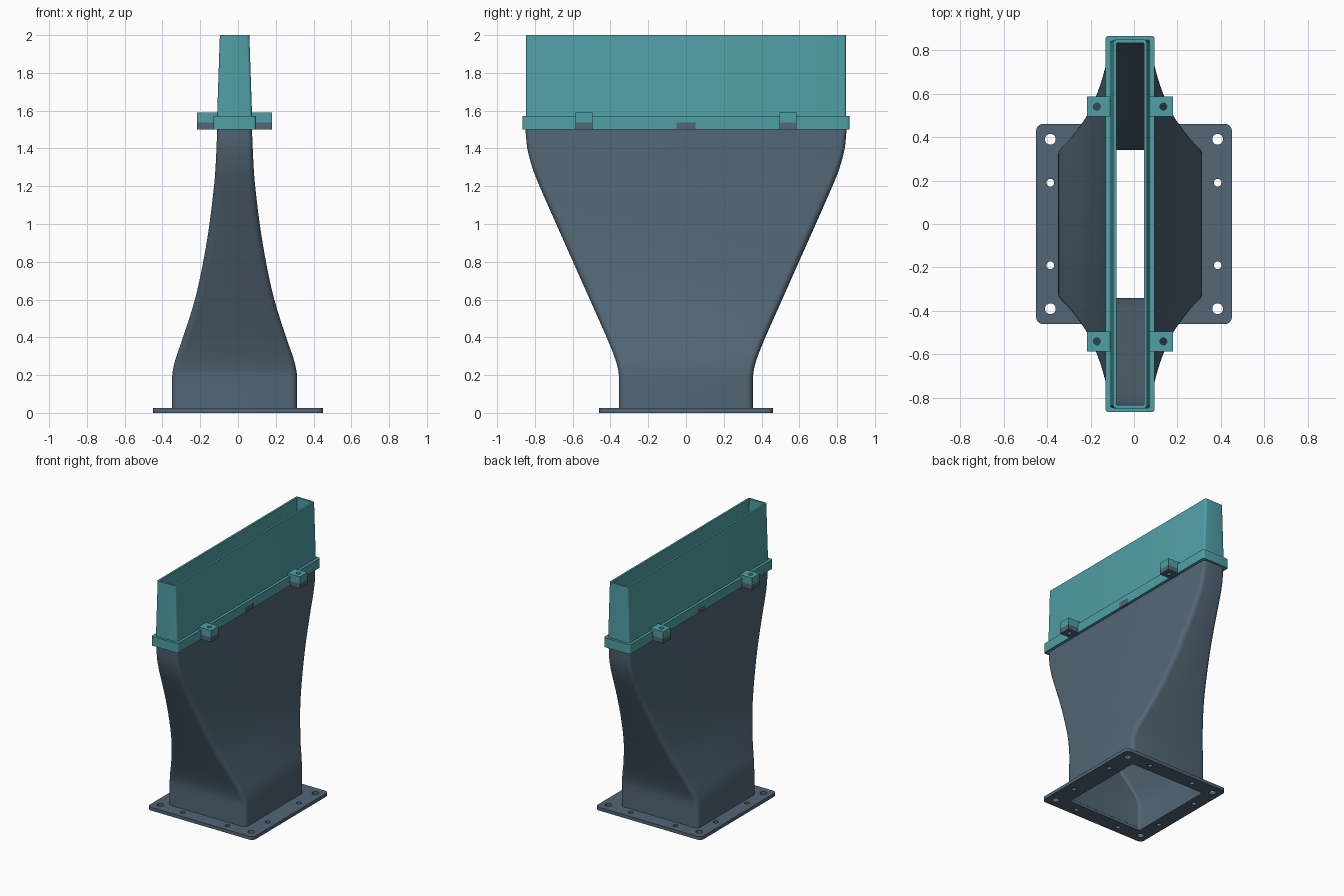
import bpy, bmesh, math
from mathutils import Vector, Matrix

old = bpy.data.objects.get("Cube")
if old:
    bpy.data.objects.remove(old, do_unlink=True)

CX = -0.018   # duct axis, slightly off the plate centre


def material(name, rgb):
    m = bpy.data.materials.new(name)
    m.use_nodes = True
    m.diffuse_color = (*rgb, 1)
    m.node_tree.nodes["Principled BSDF"].inputs["Base Color"].default_value = (*rgb, 1)
    return m


SLATE = material("slate grey", (0.084, 0.133, 0.178))
TEAL = material("teal", (0.08, 0.352, 0.381))


def make(name, bm, mat):
    mesh = bpy.data.meshes.new(name)
    bmesh.ops.recalc_face_normals(bm, faces=bm.faces)
    bm.to_mesh(mesh)
    bm.free()
    if mat:
        mesh.materials.append(mat)
    ob = bpy.data.objects.new(name, mesh)
    bpy.context.collection.objects.link(ob)
    return ob


def activate(ob):
    bpy.ops.object.select_all(action='DESELECT')
    ob.select_set(True)
    bpy.context.view_layer.objects.active = ob


def smooth(ob):
    activate(ob)
    bpy.ops.object.shade_smooth_by_angle(angle=math.radians(35))


def rounded(hx, hy, r, cx, z, seg=5):
    """Counter-clockwise rounded rectangle."""
    pts = []
    for q, (sx, sy) in enumerate([(1, 1), (-1, 1), (-1, -1), (1, -1)]):
        for k in range(seg + 1):
            a = math.pi / 2 * (q + k / seg)
            pts.append((cx + sx * (hx - r) + r * math.cos(a),
                        sy * (hy - r) + r * math.sin(a), z))
    return pts


def tube(name, outer, inner, mat, cx=CX):
    """Hollow loft; each section is (z, half x, half y, corner radius)."""
    bm = bmesh.new()
    rings = [[bm.verts.new(p) for p in rounded(hx, hy, r, cx, z)]
             for z, hx, hy, r in list(outer) + list(reversed(inner))]
    for i, a in enumerate(rings):
        b = rings[(i + 1) % len(rings)]
        for j in range(len(a)):
            k = (j + 1) % len(a)
            bm.faces.new((a[j], a[k], b[k], b[j]))
    return make(name, bm, mat)


def thin(sections, t=0.015):
    return [(z, hx - t, hy - t, max(r - t, 0.004)) for z, hx, hy, r in sections]


def add_box(bm, x0, x1, y0, y1, z0, z1):
    m = Matrix.Translation(((x0 + x1) / 2, (y0 + y1) / 2, (z0 + z1) / 2))
    bmesh.ops.create_cube(bm, size=1, matrix=m @ Matrix.Diagonal((abs(x1 - x0), y1 - y0, z1 - z0, 1)))


def add_cylinder(bm, x, y, r, z0, z1):
    bmesh.ops.create_cone(bm, cap_ends=True, segments=20, radius1=r, radius2=r,
                          depth=z1 - z0, matrix=Matrix.Translation((x, y, (z0 + z1) / 2)))


def cut(ob, bm):
    cutter = make("cutter", bm, None)
    cutter.hide_render = True
    mod = ob.modifiers.new("cut", 'BOOLEAN')
    mod.operation = 'DIFFERENCE'
    mod.object = cutter
    activate(ob)
    bpy.ops.object.modifier_apply(modifier=mod.name)
    bpy.data.objects.remove(cutter, do_unlink=True)


def spline(knots, steps=4):
    """Catmull-Rom through section knots, so the duct flares smoothly."""
    k = [Vector(v) for v in knots]
    out = []
    for i in range(len(k) - 1):
        a, b, c, d = k[max(i - 1, 0)], k[i], k[i + 1], k[min(i + 2, len(k) - 1)]
        for s in range(steps):
            t = s / steps
            out.append(0.5 * (2 * b + (c - a) * t + (2 * a - 5 * b + 4 * c - d) * t * t
                              + (3 * b - a - 3 * c + d) * t ** 3))
    return [tuple(v) for v in out + [k[-1]]]


# Base flange with corner and edge bolt holes
outer = [(0, 0.45, 0.46, 0.03), (0.025, 0.45, 0.46, 0.03)]
inner = [(0, 0.316, 0.341, 0.015), (0.025, 0.316, 0.341, 0.015)]
bm = bmesh.new()
rings = []
for secs, cx in ((outer, 0), (inner[::-1], CX)):
    rings += [[bm.verts.new(p) for p in rounded(hx, hy, r, cx, z)] for z, hx, hy, r in secs]
for i, a in enumerate(rings):
    b = rings[(i + 1) % 4]
    for j in range(len(a)):
        k = (j + 1) % len(a)
        bm.faces.new((a[j], a[k], b[k], b[j]))
flange = make("base_flange", bm, SLATE)
holes = bmesh.new()
for sx in (-1, 1):
    for sy in (-1, 1):
        for x, y, r in ((0.385, 0.39, 0.025), (0.385, 0.19, 0.018), (0.19, 0.4, 0.018)):
            add_cylinder(holes, sx * x, sy * y, r, -0.1, 0.1)
cut(flange, holes)
smooth(flange)

# Flared duct body: narrows in x while it widens in y
body = spline([(0.02, 0.331, 0.355, 0.035), (0.18, 0.331, 0.355, 0.035),
               (0.24, 0.324, 0.362, 0.035), (0.3, 0.308, 0.38, 0.036),
               (0.4, 0.273, 0.42, 0.038), (0.6, 0.21, 0.509, 0.04),
               (0.8, 0.166, 0.598, 0.04), (1.0, 0.133, 0.687, 0.04),
               (1.2, 0.109, 0.775, 0.036), (1.3, 0.101, 0.814, 0.032),
               (1.4, 0.096, 0.84, 0.028), (1.5, 0.092, 0.85, 0.025)])
smooth(tube("duct_body", body, thin(body), SLATE))

# Collar around the joint, notched for the tabs and lugs
ZJ = 1.537
collar_out = [(1.5, 0.113, 0.866, 0.015), (1.572, 0.113, 0.866, 0.015)]
collar = tube("collar", collar_out, thin(collar_out, 0.034), TEAL)
slots = bmesh.new()
for s in (-1, 1):
    for y, h in ((0, 0.05), (-0.54, 0.046), (0.54, 0.046)):
        add_box(slots, CX + s * 0.093, CX + s * 0.25, y - h, y + h, 1.4, ZJ)
cut(collar, slots)
smooth(collar)

# Upper nozzle, tapering slightly in x
nozzle = [(1.56, 0.093, 0.848, 0.015), (2.0, 0.078, 0.848, 0.015)]
smooth(tube("upper_nozzle", nozzle, thin(nozzle), TEAL))

# Locating tabs and bolted lugs on both long sides
for s, side in ((-1, "right"), (1, "left")):
    bm = bmesh.new()
    add_box(bm, CX + s * 0.085, CX + s * 0.112, -0.05, 0.05, 1.5, ZJ)
    make(side + "_locating_tab", bm, SLATE)
    for y, end in ((-0.54, "front"), (0.54, "back")):
        for part, z0, z1, mat in (("lower", 1.5, ZJ, SLATE), ("upper", ZJ, 1.59, TEAL)):
            bm = bmesh.new()
            add_box(bm, CX + s * 0.087, CX + s * 0.198, y - 0.046, y + 0.046, z0, z1)
            lug = make(f"{side}_{end}_{part}_lug", bm, mat)
            hole = bmesh.new()
            add_cylinder(hole, CX + s * 0.153, y, 0.016, 1.4, 1.7)
            cut(lug, hole)
            smooth(lug)
